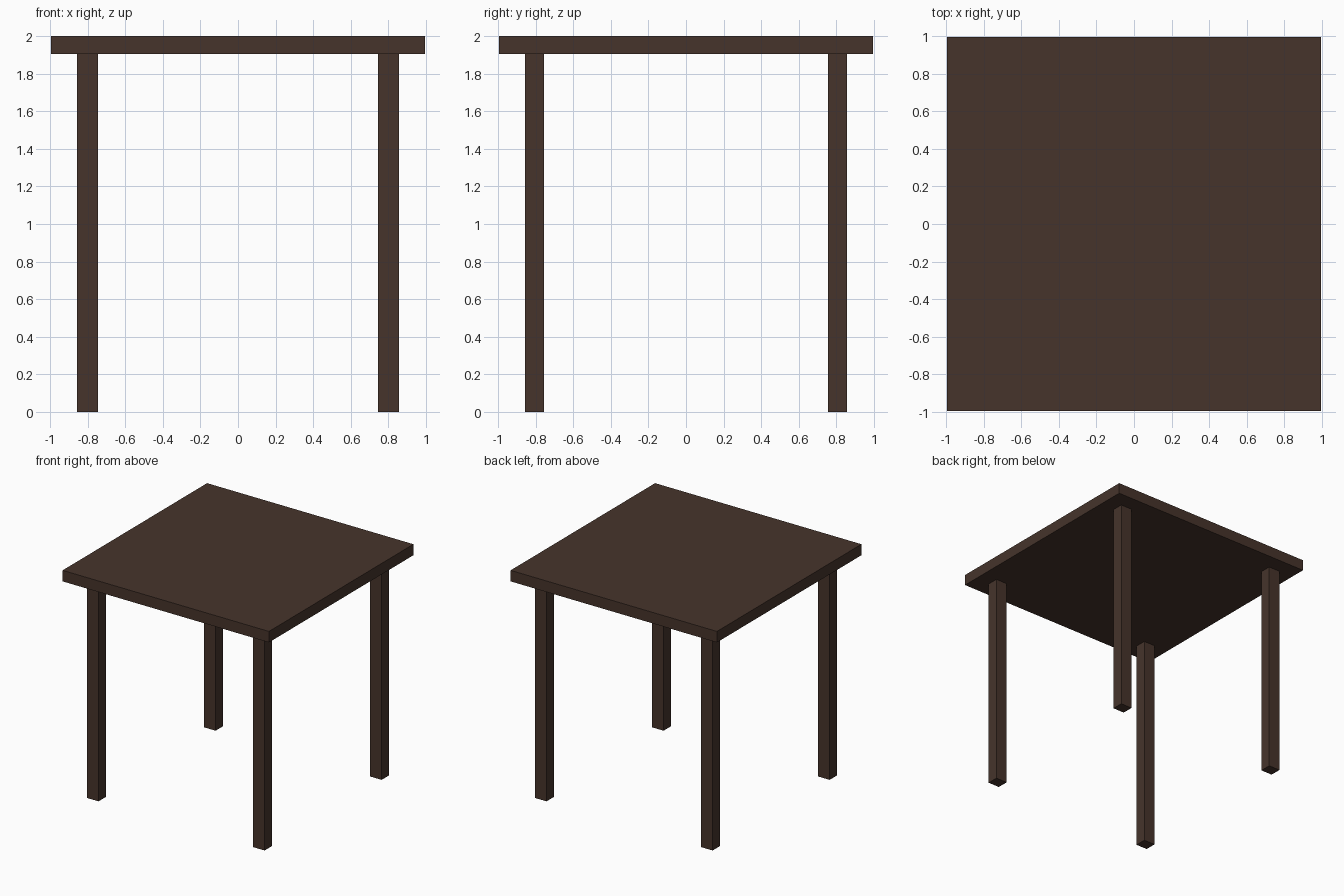
import bpy

if "Cube" in bpy.data.objects:
    bpy.data.objects.remove(bpy.data.objects["Cube"])

wood = bpy.data.materials.new("dark brown wood")
wood.diffuse_color = (0.061, 0.034, 0.024, 1)
wood.use_nodes = True
wood.node_tree.nodes["Principled BSDF"].inputs["Base Color"].default_value = wood.diffuse_color


def box(name, lo, hi):
    """Axis-aligned box between two corners."""
    bpy.ops.mesh.primitive_cube_add(size=1, location=[(a + b) / 2 for a, b in zip(lo, hi)])
    ob = bpy.context.object
    ob.name = name
    ob.scale = [b - a for a, b in zip(lo, hi)]
    bpy.ops.object.transform_apply(location=False, rotation=False, scale=True)
    ob.data.materials.append(wood)
    return ob


# Square table top
TOP_BOTTOM = 1.904
box("table_top", (-0.995, -0.995, TOP_BOTTOM), (0.995, 0.995, 2.0))

# Four straight legs, slightly wider in x than in y
for sx, side in ((-1, "left"), (1, "right")):
    for sy, end in ((-1, "front"), (1, "back")):
        cx, cy = sx * 0.801, sy * 0.806
        box(f"{end}_{side}_leg",
            (cx - 0.055, cy - 0.05, 0), (cx + 0.055, cy + 0.05, TOP_BOTTOM))
